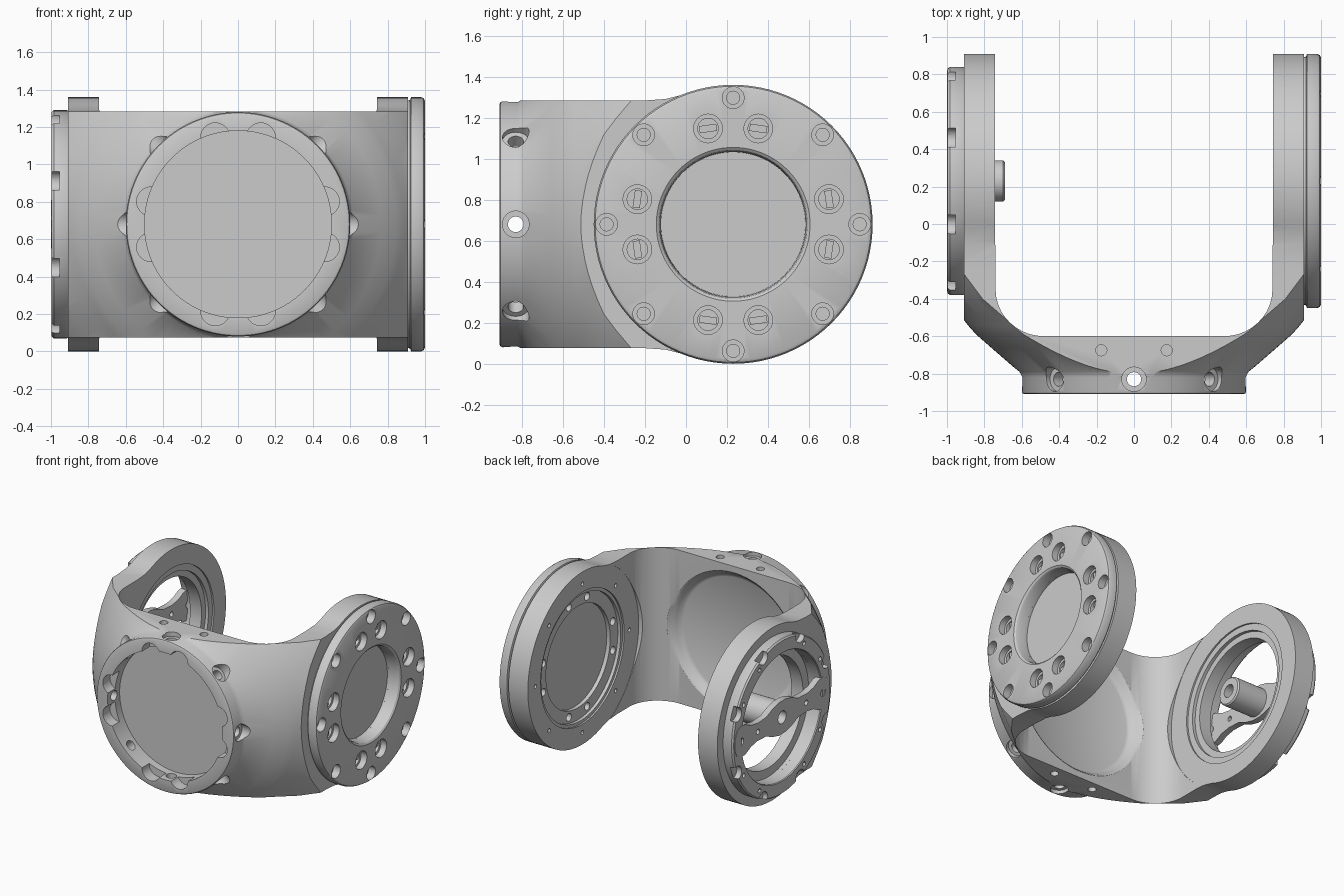
import bpy, bmesh
from math import sin, cos, pi, radians
from mathutils import Vector, Matrix

if "Cube" in bpy.data.objects:
    bpy.data.objects.remove(bpy.data.objects["Cube"])

ZC = 0.68                       # height of every axis
FRONT = Vector((0, 0, ZC))      # front flange axis passes here
ARM = Vector((0, 0.23, ZC))     # arm pivot axis passes here
X, Y, Z = Vector((1, 0, 0)), Vector((0, 1, 0)), Vector((0, 0, 1))


def lathe(bm, prof, origin, axis, n=32):
    """Revolve (distance along axis, radius) points; a profile off the axis closes into a ring."""
    rot = Z.rotation_difference(axis).to_matrix()
    rows = []
    for a, r in prof:
        k = 1 if r == 0 else n
        rows.append([bm.verts.new(origin + rot @ Vector((r * cos(2 * pi * i / n), r * sin(2 * pi * i / n), a)))
                     for i in range(k)])
    pairs = list(zip(rows, rows[1:]))
    if prof[0][1] > 0:
        pairs.append((rows[-1], rows[0]))
    for p, q in pairs:
        for i in range(n):
            j = (i + 1) % n
            face = []
            for v in (p[i % len(p)], p[j % len(p)], q[j % len(q)], q[i % len(q)]):
                if v not in face:
                    face.append(v)
            bm.faces.new(face)


def cyl(bm, a, b, r, origin, axis, n=24):
    lathe(bm, [(a, 0), (a, r), (b, r), (b, 0)], origin, axis, n)


def prism(bm, pts, place, a, b):
    lo = [bm.verts.new(place(u, v, a)) for u, v in pts]
    hi = [bm.verts.new(place(u, v, b)) for u, v in pts]
    bm.faces.new(lo)
    bm.faces.new(hi)
    for i in range(len(pts)):
        j = (i + 1) % len(pts)
        bm.faces.new((lo[i], lo[j], hi[j], hi[i]))


def box(bm, center, size, turn=0):
    m = Matrix.Translation(center) @ Matrix.Rotation(turn, 4, 'X') @ Matrix.Diagonal((*size, 1))
    bmesh.ops.create_cube(bm, size=1, matrix=m)


def finish(bm, name):
    bmesh.ops.recalc_face_normals(bm, faces=bm.faces)
    me = bpy.data.meshes.new(name)
    bm.to_mesh(me)
    bm.free()
    ob = bpy.data.objects.new(name, me)
    bpy.context.collection.objects.link(ob)
    return ob


def boolean(ob, bm, op='DIFFERENCE'):
    cutter = finish(bm, "cutter")
    cutter.hide_render = True
    m = ob.modifiers.new("cut", 'BOOLEAN')
    m.operation, m.object, m.solver, m.use_self = op, cutter, 'EXACT', op == 'DIFFERENCE'
    bpy.context.view_layer.objects.active = ob
    bpy.ops.object.modifier_apply(modifier=m.name)
    bpy.data.objects.remove(cutter)


def around(radius, degrees, origin=ARM):
    """Points on a circle about the x axis, with their angle."""
    for d in degrees:
        t = radians(d)
        yield origin + Vector((0, radius * cos(t), radius * sin(t))), t


EIGHT = [45 * i for i in range(8)]
PAIRS = [90 * i + s * 14.7 for i in range(4) for s in (-1, 1)]

# Yoke body: U plan, cut to the arm outline and to a round front
bm = bmesh.new()
fillet = [(0.48 + 0.26 * sin(t), -0.35 - 0.25 * cos(t)) for t in [pi / 2 * i / 10 for i in range(11)]]
inner_right = fillet + [(0.74, 1.0), (0.91, 1.0), (0.91, -1.0)]
plan = inner_right + [(-x, y) for x, y in reversed(inner_right)]
prism(bm, plan, lambda u, v, t: Vector((u, v, t)), -0.1, 1.5)
yoke = finish(bm, "yoke_body")

bm = bmesh.new()
arc = [(0.23 + 0.68 * cos(t), 0.68 * sin(t)) for t in [radians(-112.5 + 225 * i / 60) for i in range(61)]]
side = [(-1.1, -0.604), (-0.2, -0.604), (-0.1, -0.611)] + arc + [(-0.1, 0.611), (-0.2, 0.604), (-1.1, 0.604)]
prism(bm, side, lambda u, v, t: Vector((t, u, v + ZC)), -1.5, 1.5)
boolean(yoke, bm, 'INTERSECT')

bm = bmesh.new()
lathe(bm, [(-0.91, 0), (-0.91, 0.585), (-0.905, 0.595), (-0.895, 0.6), (-0.82, 0.6), (-0.79, 0.615),
           (-0.66, 0.765), (-0.59, 0.845), (-0.545, 0.885), (-0.5, 0.92), (-0.4, 1.01), (-0.27, 1.09),
           (0, 1.25), (0.3, 1.4), (1.2, 1.5), (1.2, 0)], FRONT, Y, 98)
boolean(yoke, bm, 'INTERSECT')

# Shallow round dish inside the web, and rotor clearance beside each arm
bm = bmesh.new()
lathe(bm, [(-0.665, 0), (-0.665, 0.485), (-0.655, 0.505), (-0.63, 0.525), (-0.61, 0.54), (-0.59, 0.57),
           (-0.55, 0.595), (-0.5, 0.6), (-0.5, 0)], FRONT, Y, 82)
boolean(yoke, bm)
bm = bmesh.new()
for s in (-1, 1):
    cyl(bm, 0.6, 0.742, 0.7, ARM, X * s, 90)
boolean(yoke, bm)

# Front socket with eight lobes
bm = bmesh.new()
cyl(bm, -1, -0.76, 0.5, FRONT, Y, 82)
for d in PAIRS:
    t = radians(d)
    cyl(bm, -1.02, -0.82, 0.078, FRONT + Vector((0.48 * cos(t), 0, 0.48 * sin(t))), Y)
boolean(yoke, bm)

# Radial flange screw holes, and small holes above and below the web
bm = bmesh.new()
for d in EIGHT:
    t = radians(d)
    lathe(bm, [(0.42, 0), (0.42, 0.038), (0.57, 0.038), (0.57, 0.065), (1.0, 0.065), (1.0, 0)],
          FRONT + Vector((0, -0.83, 0)), Vector((cos(t), 0, sin(t))), 24)
for sx in (-1, 1):
    for sz in (-1, 1):
        cyl(bm, 0.55, 0.7, 0.03, Vector((sx * 0.175, -0.675, ZC)), Z * sz, 20)
boolean(yoke, bm)

# Right arm: stepped blind recess on the inside, dish on the outside
bm = bmesh.new()
lathe(bm, [(0.7, 0), (0.7, 0.52), (0.755, 0.52), (0.755, 0.495), (0.78, 0.495), (0.78, 0.4),
           (0.81, 0.4), (0.81, 0)], ARM, X, 80)
cyl(bm, 0.895, 1.0, 0.352, ARM, X, 96)
# Left arm: stepped opening right through
lathe(bm, [(-1, 0), (-1, 0.5), (-0.88, 0.5), (-0.88, 0.43), (-0.78, 0.43), (-0.78, 0.48),
           (-0.755, 0.48), (-0.755, 0.53), (-0.7, 0.53), (-0.7, 0)], ARM, X, 80)
boolean(yoke, bm)
bm = bmesh.new()
for p, t in around(0.448, PAIRS):
    cyl(bm, 0.75, 0.85, 0.03, p, X, 20)
for p, t in around(0.585, EIGHT):
    cyl(bm, 0.7, 0.8, 0.016, p, X, 12)
boolean(yoke, bm)

# Right cap: round plate with open dished centre and two rings of screw holes
bm = bmesh.new()
lathe(bm, [(0.905, 0.352), (0.905, 0.66), (0.92, 0.665), (0.925, 0.68), (0.98, 0.68), (0.993, 0.673),
           (1.0, 0.66), (1.0, 0.375), (0.99, 0.362), (0.97, 0.355)], ARM, X, 96)
cap = finish(bm, "right_cap")
bm = bmesh.new()
for p, t in around(0.483, PAIRS):
    lathe(bm, [(0.92, 0), (0.92, 0.05), (0.95, 0.05), (0.95, 0.07), (1.1, 0.07), (1.1, 0)], p, X, 24)
for p, t in around(0.617, EIGHT):
    lathe(bm, [(0.915, 0), (0.915, 0.032), (0.94, 0.032), (0.94, 0.053), (1.1, 0.053), (1.1, 0)], p, X, 24)
boolean(cap, bm)

# Keys at the bottom of the inner screw holes
bm = bmesh.new()
for (p, t), d in zip(around(0.483, PAIRS), PAIRS):
    box(bm, p + X * 0.93, (0.03, 0.035, 0.085), radians(90 * round(d / 90) + 8 * (1 if d % 90 < 45 else -1)))
keys = finish(bm, "screw_keys")

# Left ring with scalloped rim and small holes
bm = bmesh.new()
lathe(bm, [(-0.905, 0.5), (-0.905, 0.605), (-0.915, 0.61), (-0.985, 0.61), (-0.997, 0.6), (-0.997, 0.505),
           (-0.99, 0.5)], ARM, X, 96)
ring = finish(bm, "left_ring")
bm = bmesh.new()
for p, t in around(0.602, [d + 22.5 for d in EIGHT]):
    cyl(bm, -1.1, -0.955, 0.055, p, X, 20)
for p, t in around(0.55, [d + 45 for d in PAIRS]):
    cyl(bm, -1.1, -0.95, 0.018, p, X, 12)
boolean(ring, bm)

# Spider bar across the left opening, with hub tube
bm = bmesh.new()
quarter = [(0.59, 0.04), (0.56, 0.1), (0.51, 0.125), (0.45, 0.115), (0.39, 0.085), (0.31, 0.07),
           (0.2, 0.075), (0.12, 0.11), (0.04, 0.13)]
top = quarter + [(-y, z) for y, z in reversed(quarter)]
outline = top + [(-y, -z) for y, z in top]
prism(bm, outline, lambda u, v, t: ARM + Vector((t, u, v)), -1.0, -0.95)
bar = finish(bm, "spider_bar")
bm = bmesh.new()
cyl(bm, -1.1, -0.6, 0.05, ARM, X)
for s in (-1, 1):
    cyl(bm, -1.1, -0.6, 0.03, ARM + Y * 0.51 * s, X)
    cyl(bm, -1.1, -0.6, 0.02, ARM + Y * 0.3 * s, X)
boolean(bar, bm)
bm = bmesh.new()
lathe(bm, [(-0.955, 0.05), (-0.955, 0.11), (-0.70, 0.11), (-0.69, 0.1), (-0.69, 0.05)], ARM, X, 40)
hub = finish(bm, "spider_hub")

# Smooth shading with sharp edges kept
for ob in (yoke, cap, keys, ring, bar, hub):
    bpy.ops.object.select_all(action='DESELECT')
    ob.select_set(True)
    bpy.context.view_layer.objects.active = ob
    bpy.ops.object.shade_smooth_by_angle(angle=radians(30))
